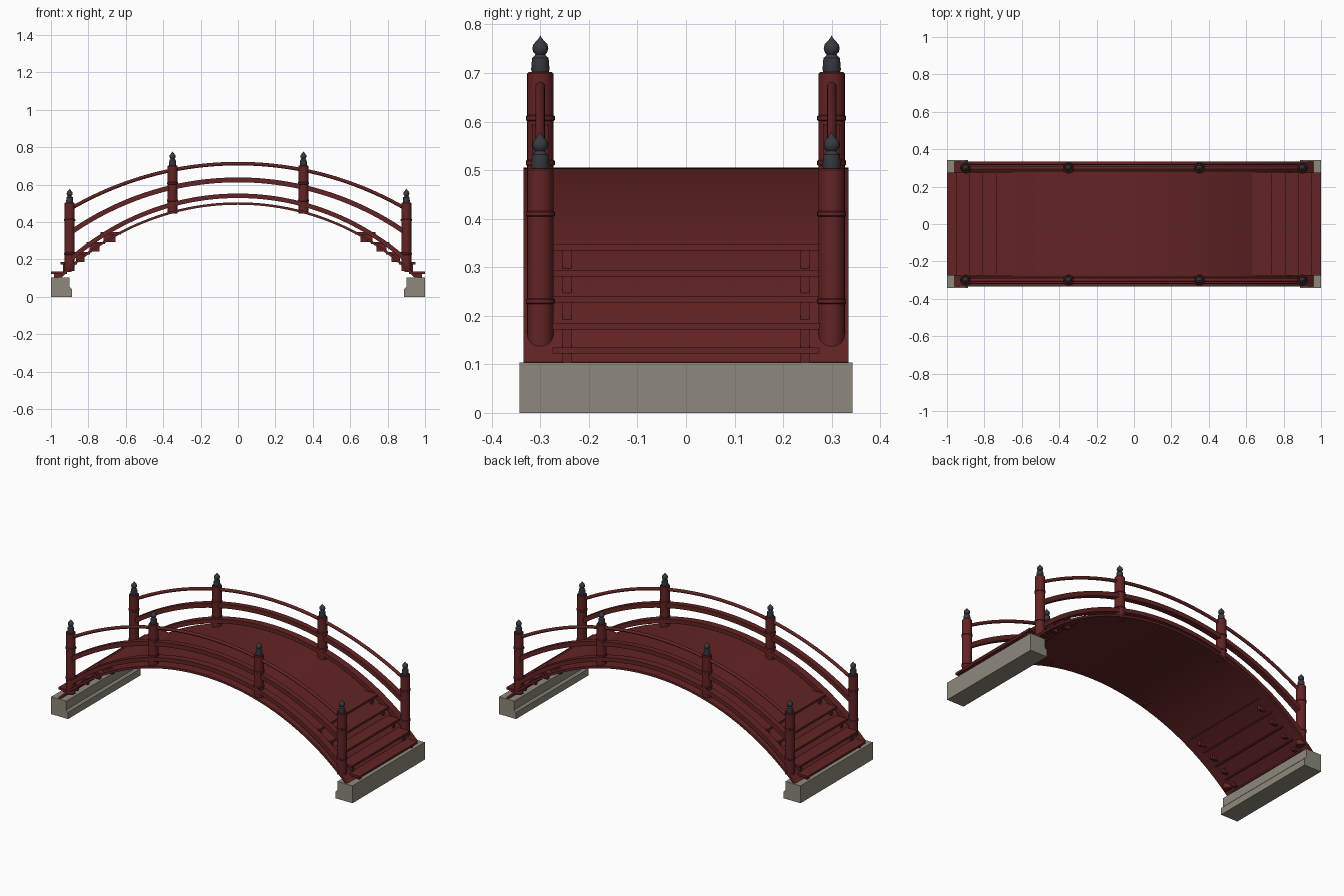
import bpy, bmesh, math

if "Cube" in bpy.data.objects:
    bpy.data.objects.remove(bpy.data.objects["Cube"])


def material(name, rgb):
    m = bpy.data.materials.new(name)
    m.diffuse_color = (*rgb, 1)
    m.use_nodes = True
    m.node_tree.nodes["Principled BSDF"].inputs["Base Color"].default_value = m.diffuse_color
    return m


RED = material("dark red wood", (0.125, 0.017, 0.018))
STONE = material("grey stone", (0.27, 0.25, 0.20))
IRON = material("dark iron", (0.04, 0.042, 0.05))


def finish(name, bm, mat, smooth=True):
    bmesh.ops.recalc_face_normals(bm, faces=bm.faces)
    me = bpy.data.meshes.new(name)
    bm.to_mesh(me)
    bm.free()
    me.materials.append(mat)
    ob = bpy.data.objects.new(name, me)
    bpy.context.collection.objects.link(ob)
    if smooth:
        bpy.ops.object.select_all(action='DESELECT')
        ob.select_set(True)
        bpy.context.view_layer.objects.active = ob
        bpy.ops.object.shade_smooth_by_angle(angle=math.radians(35))
    return ob


def arc_sweep(name, apex, end_x, end_z, section, y0=0, n=56):
    """Sweep a (y, height) section along a circular arc in the xz plane."""
    drop = apex - end_z
    r = (end_x ** 2 + drop ** 2) / (2 * drop)
    a_max = math.asin(end_x / r)
    bm = bmesh.new()
    rings = []
    for i in range(n + 1):
        a = a_max * (2 * i / n - 1)
        rings.append([bm.verts.new(((r + h) * math.sin(a), y0 + y,
                                    apex - r + (r + h) * math.cos(a))) for y, h in section])
    k = len(section)
    for p, q in zip(rings, rings[1:]):
        for j in range(k):
            bm.faces.new((p[j], p[(j + 1) % k], q[(j + 1) % k], q[j]))
    bm.faces.new(rings[0])
    bm.faces.new(rings[-1])
    return finish(name, bm, RED)


def rect(w, h):
    return [(-w / 2, -h / 2), (w / 2, -h / 2), (w / 2, h / 2), (-w / 2, h / 2)]


def circle(r, n=12):
    return [(r * math.cos(2 * math.pi * i / n), r * math.sin(2 * math.pi * i / n)) for i in range(n)]


def lathe(name, profile, x, y, z, mat, n=24):
    """Revolve a (radius, height) profile around a vertical axis."""
    bm = bmesh.new()
    vs = [bm.verts.new((x + r, y, z + h)) for r, h in profile]
    es = [bm.edges.new(e) for e in zip(vs, vs[1:])]
    bmesh.ops.spin(bm, geom=vs + es, cent=(x, y, 0), axis=(0, 0, 1),
                   angle=2 * math.pi, steps=n)
    bmesh.ops.remove_doubles(bm, verts=bm.verts, dist=0.0002)
    return finish(name, bm, mat)


def box(name, x0, x1, y0, y1, z0, z1, mat):
    bm = bmesh.new()
    bmesh.ops.create_cube(bm, size=1)
    for v in bm.verts:
        v.co = ((x0, x1)[v.co.x > 0], (y0, y1)[v.co.y > 0], (z0, z1)[v.co.z > 0])
    return finish(name, bm, mat, False)


# Arched deck
arc_sweep("deck", 0.505, 0.96, 0.105, [(-.335, -.013), (.335, -.013), (.335, 0), (-.335, 0)])

# Three curved rails on each side
for sy, side in ((-1, "front"), (1, "back")):
    arc_sweep(side + "_lower_rail", 0.540, 0.90, 0.195, rect(0.044, 0.024), sy * 0.3)
    arc_sweep(side + "_middle_rail", 0.625, 0.90, 0.340, rect(0.034, 0.026), sy * 0.3)
    arc_sweep(side + "_top_rail", 0.712, 0.90, 0.468, circle(0.0095), sy * 0.3)

# Posts with raised bands and onion-shaped finials
FINIAL = [(0, 0), (.017, 0), (.019, .006), (.017, .030), (.012, .034), (.010, .037),
          (.0145, .042), (.0165, .050), (.0145, .058), (.008, .065), (.003, .071), (0, .077)]
for x, bottom, top, bands in ((0.9, 0.137, 0.503, (0.23, 0.41)),
                              (0.35, 0.445, 0.702, (0.515, 0.607))):
    profile = [(0, bottom), (.027, bottom)]
    for b in bands:
        profile += [(.027, b - .006), (.030, b - .004), (.030, b + .004), (.027, b + .006)]
    profile += [(.027, top - .003), (.024, top), (0, top)]
    for sx in (-1, 1):
        for y in (-0.3, 0.3):
            lathe("post", profile, sx * x, y, 0, RED)
            lathe("finial", FINIAL, sx * x, y, top - .001, IRON)

# Stair treads with small brackets at both ends of the deck
STEPS = ((0.625, 0.735, 0.347), (0.71, 0.81, 0.294), (0.79, 0.88, 0.240),
         (0.86, 0.95, 0.185), (0.915, 1.0, 0.135))
for s in (-1, 1):
    for inner, outer, z in STEPS:
        xs = sorted((s * inner, s * outer))
        box("tread", *xs, -0.275, 0.275, z - 0.013, z, RED)
        bx = sorted((s * (inner + 0.03), s * (outer - 0.015)))
        for y in (-0.245, 0.245):
            box("tread_bracket", *bx, y - 0.009, y + 0.009,
                max(z - 0.053, 0.1), z - 0.012, RED)

# Stone footings with a stepped inner face
for s, name in ((-1, "left_footing"), (1, "right_footing")):
    outline = [(1, 0), (.888, 0), (.888, .04), (.900, .052), (.900, .104), (1, .104)]
    bm = bmesh.new()
    face = bm.faces.new([bm.verts.new((s * x, -0.343, z)) for x, z in outline])
    ext = bmesh.ops.extrude_face_region(bm, geom=[face])
    for v in ext["geom"]:
        if isinstance(v, bmesh.types.BMVert):
            v.co.y = 0.343
    if not any(len(f.verts) == 6 and f.calc_center_median().y < -0.3 for f in bm.faces):
        bm.faces.new([v for v in bm.verts if v.co.y < 0])
    finish(name, bm, STONE, False)
